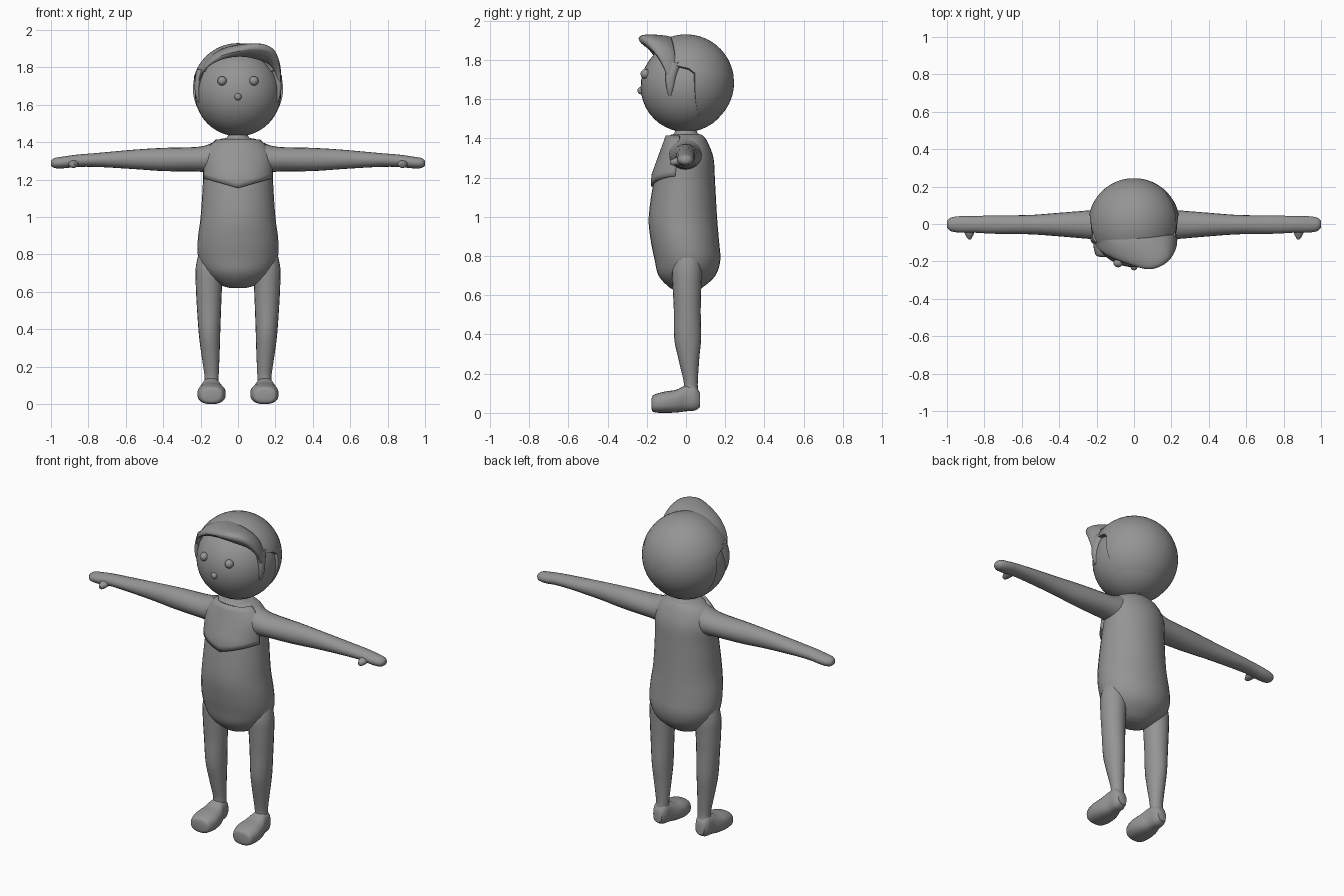
import bpy, bmesh, math
from mathutils import Vector

if "Cube" in bpy.data.objects:
    bpy.data.objects.remove(bpy.data.objects["Cube"])

grey = bpy.data.materials.new("plain grey")
grey.diffuse_color = (0.3, 0.3, 0.3, 1)
grey.use_nodes = True
grey.node_tree.nodes["Principled BSDF"].inputs["Base Color"].default_value = grey.diffuse_color


def finish(name, bm, angle=50):
    bmesh.ops.recalc_face_normals(bm, faces=bm.faces)
    me = bpy.data.meshes.new(name)
    bm.to_mesh(me)
    bm.free()
    ob = bpy.data.objects.new(name, me)
    bpy.context.collection.objects.link(ob)
    me.materials.append(grey)
    bpy.ops.object.select_all(action='DESELECT')
    bpy.context.view_layer.objects.active = ob
    ob.select_set(True)
    bpy.ops.object.shade_smooth_by_angle(angle=math.radians(angle))
    return ob


def spline(rows, steps):
    """Catmull-Rom interpolation of section rows."""
    out = []
    for i in range(len(rows) - 1):
        p = [rows[max(0, min(len(rows) - 1, i + k))] for k in (-1, 0, 1, 2)]
        for s in range(steps):
            t = s / steps
            out.append([b + 0.5 * t * (c - a + t * (2*a - 5*b + 4*c - d + t * (3*(b - c) + d - a)))
                        for a, b, c, d in zip(*p)])
    return out + [list(rows[-1])]


def skin(bm, rings, closed=True, caps=True):
    vs = [[bm.verts.new(p) for p in r] for r in rings]
    n = len(vs[0])
    for a, b in zip(vs, vs[1:]):
        for i in range(n if closed else n - 1):
            j = (i + 1) % n
            bm.faces.new((a[i], a[j], b[j], b[i]))
    if caps:
        bm.faces.new(vs[0])
        bm.faces.new(vs[-1])


def loft(name, axis, rows, sides=24, power=1.0, steps=4):
    """rows: position on axis, then low/high for each of the other two axes."""
    bm = bmesh.new()
    rings = []
    for pos, u0, u1, v0, v1 in spline(rows, steps):
        ring = []
        for k in range(sides):
            a = 2 * math.pi * k / sides
            c, s = math.cos(a), math.sin(a)
            c = math.copysign(abs(c) ** power, c)
            s = math.copysign(abs(s) ** power, s)
            uv = [(u0 + u1) / 2 + (u1 - u0) / 2 * c, (v0 + v1) / 2 + (v1 - v0) / 2 * s]
            uv.insert(axis, pos)
            ring.append(uv)
        rings.append(ring)
    skin(bm, rings)
    return finish(name, bm)


def ball(name, loc, r, seg=32):
    bm = bmesh.new()
    bmesh.ops.create_uvsphere(bm, u_segments=seg, v_segments=seg // 2, radius=r)
    bmesh.ops.translate(bm, verts=bm.verts, vec=loc)
    return finish(name, bm)


def sx(rows, s, cols):
    """Mirror the x columns of section rows."""
    out = []
    for r in rows:
        r = list(r)
        if s < 0:
            if len(cols) == 1:
                r[cols[0]] *= -1
            else:
                a, b = cols
                r[a], r[b] = -r[b], -r[a]
        out.append(r)
    return out


# torso
body = [(0.62, -.04, .04, -.04, .04), (0.64, -.10, .10, -.085, .085), (0.70, -.175, .175, -.14, .15),
        (0.78, -.212, .212, -.16, .175), (0.88, -.215, .215, -.18, .168), (1.0, -.20, .20, -.19, .158),
        (1.18, -.188, .188, -.165, .148), (1.30, -.185, .185, -.135, .14), (1.38, -.155, .155, -.105, .11),
        (1.415, -.10, .10, -.08, .085), (1.425, -.06, .06, -.06, .06), (1.46, -.05, .05, -.05, .05)]
loft("torso", 2, body, 32)

# chest bib with a pointed lower edge
bm = bmesh.new()
rings = []
for j in range(9):
    t = j / 8
    ring = []
    for k in range(25):
        a = -math.pi / 2 + (k / 24 - .5) * 2.6
        low = 1.155 + .05 * min(1, abs(math.cos(a)) * 1.1)
        z = low + (1.415 - low) * t
        w = .192 - .07 * max(0, (z - 1.3) / .115) ** 2
        depth = .178 - .075 * max(0, (z - 1.21) / .205)
        ring.append((w * math.cos(a), depth * math.copysign(abs(math.sin(a)) ** .85, math.sin(a)), z))
    rings.append(ring)
skin(bm, rings, closed=False, caps=False)
bib = finish("chest_bib", bm)
mod = bib.modifiers.new("thickness", 'SOLIDIFY')
mod.thickness = .025
mod.offset = -1

arm = [(.06, -.075, .07, 1.26, 1.425), (.13, -.085, .08, 1.235, 1.40), (.21, -.082, .075, 1.243, 1.376),
       (.40, -.066, .06, 1.246, 1.37), (.56, -.055, .048, 1.257, 1.36), (.75, -.052, .046, 1.268, 1.343),
       (.86, -.046, .042, 1.268, 1.334), (.93, -.046, .042, 1.261, 1.324), (.98, -.038, .034, 1.262, 1.316),
       (1.0, -.018, .016, 1.275, 1.302)]
leg = [(.12, .105, .18, -.012, .062), (.16, .103, .18, -.012, .06), (.28, .098, .198, -.04, .068),
       (.38, .095, .21, -.06, .077), (.52, .09, .22, -.062, .075), (.64, .085, .226, -.068, .078),
       (.74, .08, .225, -.07, .08), (.84, .12, .20, -.04, .06)]
foot = [(-.176, .115, .18, .025, .07), (-.165, .082, .205, .004, .092), (-.11, .066, .217, 0, .108),
        (-.05, .074, .21, .002, .118), (0, .092, .195, .008, .14), (.045, .10, .188, .012, .14),
        (.072, .115, .172, .03, .10)]
thumb = [(-.082, .872, .885, 1.272, 1.285), (-.072, .866, .894, 1.263, 1.292),
         (-.05, .855, .905, 1.262, 1.302), (-.02, .85, .91, 1.265, 1.31)]
burn = [(1.615, .203, .215, -.088, -.076), (1.66, .205, .229, -.10, -.062),
        (1.72, .20, .232, -.105, -.05), (1.79, .17, .222, -.10, -.02)]
for side, s in (("left", 1), ("right", -1)):
    loft(side + "_arm", 0, sx(arm, s, [0]), 20)
    loft(side + "_thumb", 1, sx(thumb, s, [1, 2]), 12)
    loft(side + "_leg", 2, sx(leg, s, [1, 2]), 20)
    loft(side + "_foot", 1, sx(foot, s, [1, 2]), 24, .8)
    loft(side + "_sideburn", 2, sx(burn, s, [1, 2]), 12)
    ball(side + "_eye", (s * .085, -.207, 1.728), .025, 16)

# head
ball("face", (0, 0, 1.663), .231, 40)
ball("nose", (0, -.229, 1.643), .019, 16)

# hair cap: a shell from the back pole forward to a hairline that varies round the head
bm = bmesh.new()
rings = []
for k in range(64):
    a = 2 * math.pi * k / 64
    up = math.sin(a)
    t = max(0, min(1, (up - .22) / .25))
    edge = .045 - .155 * t * t * (3 - 2 * t)
    if up < 0:
        edge += .03 * up * up
    end = math.acos(edge / .245)
    outer = [(.245, end * i / 16) for i in range(1, 17)]
    ring = [(r * math.sin(p) * math.cos(a), r * math.cos(p), 1.685 + r * math.sin(p) * up)
            for r, p in outer + [(.222, end)]]
    rings.append(ring)
skin(bm, rings + [rings[0]], closed=False, caps=False)
bmesh.ops.remove_doubles(bm, verts=bm.verts, dist=1e-5)
hole = [e for e in bm.edges if e.is_boundary and e.verts[0].co.y > .2]
bmesh.ops.contextual_create(bm, geom=hole)
finish("hair_cap", bm, 40)

# swept fringe: lower edge, crest and back edge of each section
fringe = [(-.212, -.08, 1.69, -.218, -.09, 1.71, -.21, -.05, 1.74),
          (-.185, -.13, 1.77, -.19, -.145, 1.79, -.18, -.05, 1.84),
          (-.11, -.17, 1.825, -.11, -.195, 1.855, -.09, -.05, 1.905),
          (0, -.17, 1.845, .01, -.245, 1.89, .0, -.04, 1.925),
          (.10, -.16, 1.825, .10, -.262, 1.905, .08, -.04, 1.915),
          (.17, -.13, 1.80, .19, -.215, 1.885, .15, -.04, 1.88),
          (.205, -.11, 1.75, .232, -.13, 1.79, .20, -.04, 1.82),
          (.215, -.08, 1.66, .226, -.085, 1.67, .22, -.05, 1.70)]
bm = bmesh.new()
rings = []
for r in spline(fringe, 2):
    low, crest, back = Vector(r[:3]), Vector(r[3:6]), Vector(r[6:])
    lift = .035 * max(0, min(1, (crest.z - 1.74) / .12))
    rings.append([low, crest, crest + Vector((0, .035, lift)), back, (low + back) / 2 * Vector((.95, .9, 1)).x
                  + Vector((0, 0, .05 * (low.z + back.z) / 2))])
skin(bm, rings)
ob = finish("fringe", bm, 60)
ob.modifiers.new("rounding", 'SUBSURF').levels = 2
ob.modifiers["rounding"].render_levels = 2
